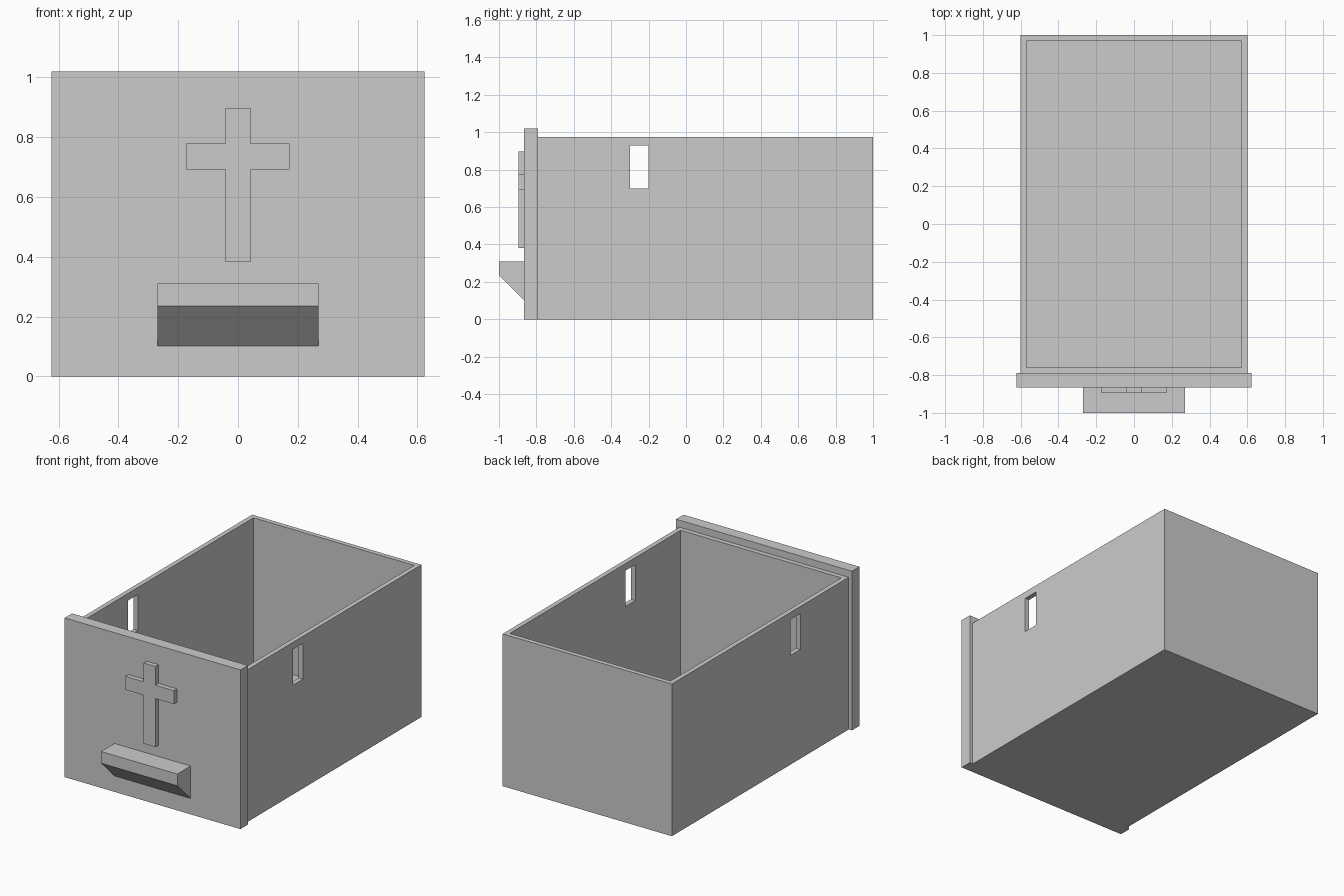
import bpy
import bmesh
from mathutils import Vector

old = bpy.data.objects.get("Cube")
if old:
    bpy.data.objects.remove(old, do_unlink=True)

GREY = (0.6, 0.6, 0.6, 1.0)
grey = bpy.data.materials.new("plain grey")
grey.use_nodes = True
grey.diffuse_color = GREY
grey.node_tree.nodes["Principled BSDF"].inputs["Base Color"].default_value = GREY


def finish(name, bm):
    bmesh.ops.recalc_face_normals(bm, faces=bm.faces)
    mesh = bpy.data.meshes.new(name)
    bm.to_mesh(mesh)
    bm.free()
    mesh.materials.append(grey)
    obj = bpy.data.objects.new(name, mesh)
    bpy.context.collection.objects.link(obj)
    return obj


def box_bm(x, y, z):
    """Box from (low, high) ranges on each axis."""
    bm = bmesh.new()
    bmesh.ops.create_cube(bm, size=1)
    for v in bm.verts:
        v.co = Vector([(a + b) / 2 + c * (b - a) for c, (a, b) in zip(v.co, (x, y, z))])
    return bm


def prism(name, profile, direction):
    """Closed profile pushed along a direction."""
    bm = bmesh.new()
    face = bm.faces.new([bm.verts.new(p) for p in profile])
    out = bmesh.ops.extrude_face_region(bm, geom=[face], use_keep_orig=True)
    verts = [g for g in out["geom"] if isinstance(g, bmesh.types.BMVert)]
    bmesh.ops.translate(bm, verts=verts, vec=direction)
    return finish(name, bm)


# Open tray: inset the top and push it down to leave walls and a floor
WALL, HEIGHT, FLOOR = 0.043, 0.975, 0.045
bm = box_bm((-0.60, 0.60), (-0.79, 1.0), (0, HEIGHT))
top = max(bm.faces, key=lambda f: f.calc_center_median().z)
bmesh.ops.inset_region(bm, faces=[top], thickness=WALL)
out = bmesh.ops.extrude_face_region(bm, geom=[top])
verts = [g for g in out["geom"] if isinstance(g, bmesh.types.BMVert)]
bmesh.ops.translate(bm, verts=verts, vec=(0, 0, FLOOR - HEIGHT))
if top.is_valid:
    bmesh.ops.delete(bm, geom=[top], context="FACES_ONLY")
tray = finish("tray", bm)

# Hand slots cut through both side walls
cutter = finish("slot_cutter", box_bm((-0.8, 0.8), (-0.30, -0.20), (0.70, 0.93)))
cutter.hide_render = True
cut = tray.modifiers.new("slots", "BOOLEAN")
cut.operation = "DIFFERENCE"
cut.solver = "EXACT"
cut.object = cutter
bpy.context.view_layer.objects.active = tray
bpy.ops.object.modifier_apply(modifier=cut.name)
bpy.data.objects.remove(cutter, do_unlink=True)

# Front panel, slightly wider and taller than the tray
FRONT = -0.865
finish("front_panel", box_bm((-0.623, 0.623), (FRONT, -0.79), (0, 1.02)))

# Raised cross
w, arm = 0.042, 0.172
base, low, high, tip = 0.382, 0.692, 0.778, 0.898
right = [(w, base), (w, low), (arm, low), (arm, high), (w, high), (w, tip)]
outline = right + [(-x, z) for x, z in reversed(right)]
prism("cross", [(x, FRONT, z) for x, z in outline], (0, -0.03, 0))

# Ledge with a sloping underside
ledge = [(FRONT, 0.31), (-1.0, 0.31), (-1.0, 0.235), (FRONT, 0.102)]
prism("ledge", [(-0.27, y, z) for y, z in ledge], (0.54, 0, 0))
